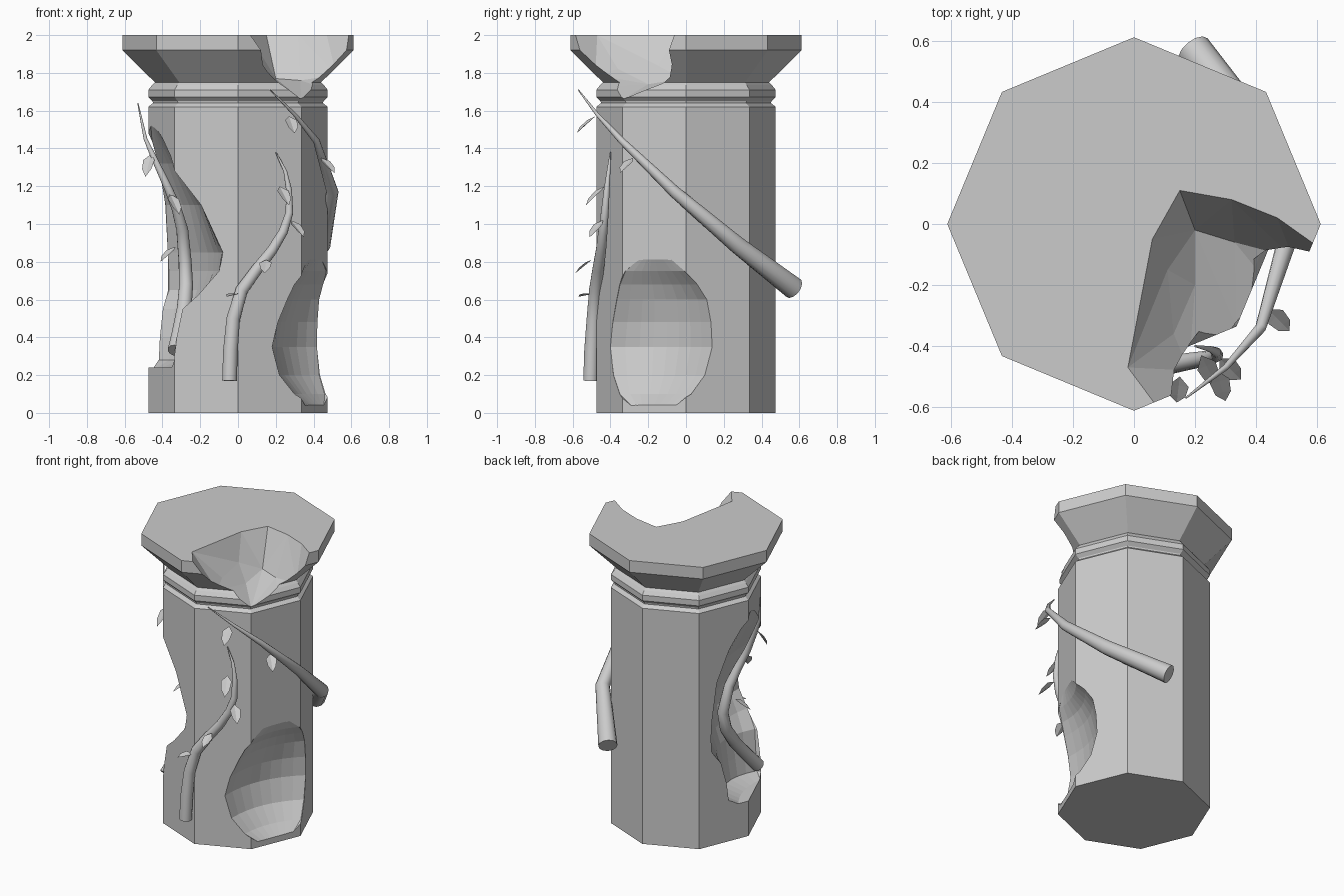
import bpy, bmesh
from math import cos, sin, pi, radians
from mathutils import Vector

if "Cube" in bpy.data.objects:
    bpy.data.objects.remove(bpy.data.objects["Cube"])


def mesh_object(name, bm):
    bmesh.ops.recalc_face_normals(bm, faces=bm.faces)
    me = bpy.data.meshes.new(name)
    bm.to_mesh(me)
    bm.free()
    ob = bpy.data.objects.new(name, me)
    bpy.context.collection.objects.link(ob)
    return ob


def loft(name, rings):
    """Skin closed rings of equal length and cap both ends."""
    bm = bmesh.new()
    loops = [[bm.verts.new(p) for p in r] for r in rings]
    n = len(loops[0])
    for a, b in zip(loops, loops[1:]):
        for i in range(n):
            j = (i + 1) % n
            bm.faces.new((a[i], a[j], b[j], b[i]))
    bm.faces.new(loops[0])
    bm.faces.new(loops[-1])
    return mesh_object(name, bm)


def gouge(name, sections, steps=8):
    """Erosion cutter: each section is z, facing angle, chord distance, half width, bulge."""
    rings = []
    for z, az, dist, half, bulge in sections:
        a = radians(az)
        n, t = Vector((cos(a), sin(a), 0)), Vector((-sin(a), cos(a), 0))
        ring = []
        for i in range(steps + 1):
            u = -1 + 2 * i / steps
            ring.append(n * (dist - bulge * (1 - u * u)) + t * half * u + Vector((0, 0, z)))
        for u in (1.1, -1.1):
            ring.append(n * 0.7 + t * half * u + Vector((0, 0, z)))
        rings.append(ring)
    return loft(name, rings)


def cut(target, cutter):
    cutter.hide_render = True
    m = target.modifiers.new("cut", 'BOOLEAN')
    m.operation, m.solver, m.object = 'DIFFERENCE', 'EXACT', cutter
    bpy.context.view_layer.objects.active = target
    bpy.ops.object.modifier_apply(modifier=m.name)
    bpy.data.objects.remove(cutter)


def vine(name, pts):
    """Tapered round stem; each point is x, y, z, radius."""
    cu = bpy.data.curves.new(name, 'CURVE')
    cu.dimensions = '3D'
    cu.bevel_depth, cu.bevel_resolution, cu.use_fill_caps = 1.0, 4, True
    sp = cu.splines.new('POLY')
    sp.points.add(len(pts) - 1)
    for p, (x, y, z, r) in zip(sp.points, pts):
        p.co, p.radius = (x, y, z, 1), r
    ob = bpy.data.objects.new(name, cu)
    bpy.context.collection.objects.link(ob)
    bpy.ops.object.select_all(action='DESELECT')
    ob.select_set(True)
    bpy.context.view_layer.objects.active = ob
    bpy.ops.object.convert(target='MESH')
    bpy.ops.object.shade_smooth_by_angle(angle=radians(50))


def leaf(name, base, tip):
    """Pointed leaf, folded along its midrib."""
    base, tip = Vector(base), Vector(tip)
    d = tip - base
    side = d.cross(Vector((0, 0, 1))).normalized()
    up = side.cross(d).normalized()
    bm = bmesh.new()
    mid = [bm.verts.new(base + d * f) for f in (0, 0.35, 0.7, 1)]
    for s in (-1, 1):
        e = [bm.verts.new(base + d * f + side * s * w + up * 0.008)
             for f, w in ((0.3, 0.033), (0.7, 0.026))]
        bm.faces.new((mid[0], e[0], mid[1]))
        bm.faces.new((mid[1], e[0], e[1], mid[2]))
        bm.faces.new((mid[2], e[1], mid[3]))
    mesh_object(name, bm)


# Octagonal pillar: shaft, ring moulding and flared capital
profile = [(0.475, 0), (0.475, 1.62), (0.45, 1.64), (0.475, 1.665), (0.475, 1.70),
           (0.45, 1.735), (0.44, 1.75), (0.612, 1.92), (0.612, 2.0)]
# small groove above and below the ring
profile[3:6] = [(0.452, 1.65), (0.475, 1.672), (0.475, 1.71), (0.455, 1.735)]
pillar = loft("pillar", [[(r * cos(i * pi / 4), r * sin(i * pi / 4), z) for i in range(8)]
                         for r, z in profile])

# Broken corner of the capital
bm = bmesh.new()
for p in [(-.02, -.47, 2), (.06, -.05, 2), (.15, .11, 2), (.32, .08, 2), (.47, .02, 2),
          (.58, -.08, 2), (.13, -.565, 2), (.3, -.9, 2.0), (.85, -.25, 2.0),
          (.13, -.36, 1.82), (.11, -.15, 1.84), (.2, -.02, 1.77), (.33, -.06, 1.76),
          (.2, -.2, 1.74), (.33, -.2, 1.71), (.18, -.48, 1.79), (.25, -.41, 1.73),
          (.335, -.335, 1.66), (.45, -.45, 1.66), (.52, -.11, 1.79), (.42, -.17, 1.73)]:
    bm.verts.new(p)
top = [v for v in bm.verts if v.co.z > 1.99]
for v in top:
    bm.verts.new((v.co.x, v.co.y, 2.1))
res = bmesh.ops.convex_hull(bm, input=bm.verts)
bmesh.ops.delete(bm, geom=[v for v in bm.verts if not v.link_faces], context='VERTS')
cut(pillar, mesh_object("capital_break", bm))

# Worn hollows in the shaft
cut(pillar, gouge("right_hollow", [
    (.815, -22, .44, .09, .0), (.75, -22, .435, .17, .03), (.68, -21, .40, .22, .05),
    (.6, -20, .368, .255, .06), (.48, -22, .34, .28, .07), (.35, -23.7, .327, .295, .07),
    (.2, -23.5, .354, .264, .06), (.1, -23, .41, .206, .04), (.04, -23, .44, .13, .0)]))
cut(pillar, gouge("left_hollow", [
    (1.53, 193, .46, .06, .0), (1.42, 192, .43, .16, .03), (1.32, 192, .394, .235, .05),
    (1.1, 197, .302, .32, .06), (.85, 203, .244, .375, .07), (.75, 201, .25, .37, .08),
    (.65, 195, .286, .34, .09), (.55, 193, .35, .277, .12), (.4, 194, .37, .25, .12),
    (.28, 194, .38, .24, .11), (.24, 195, .42, .20, .04)]))

# Climbing vines
vine("front_vine", [
    (-.045, -.505, .17, .04), (-.04, -.5, .33, .04), (-.025, -.49, .5, .037),
    (.02, -.48, .65, .034), (.1, -.465, .76, .031), (.18, -.45, .86, .028),
    (.24, -.44, .96, .025), (.272, -.43, 1.06, .021), (.27, -.42, 1.18, .016),
    (.25, -.41, 1.28, .01), (.2, -.4, 1.38, .003)])
vine("left_vine", [
    (-.33, -.31, .33, .043), (-.31, -.23, .42, .042), (-.285, -.12, .55, .04),
    (-.275, -.04, .67, .038), (-.28, 0, .8, .035), (-.295, -.05, .97, .032),
    (-.325, -.1, 1.08, .027), (-.37, -.135, 1.19, .022), (-.44, -.12, 1.34, .016),
    (-.49, -.1, 1.45, .01), (-.53, -.05, 1.64, .003)])
vine("right_vine", [
    (.195, .57, .66, .06), (.445, .27, .89, .046), (.5, -.06, 1.17, .032),
    (.415, -.34, 1.44, .018), (.3, -.47, 1.58, .01), (.17, -.57, 1.71, .003)])

# Leaves, as base and tip
leaves = [
    ((0, -.49, .63), (-.06, -.57, .615)), ((.15, -.5, .81), (.14, -.585, .74)),
    ((.28, -.44, 1.02), (.35, -.51, .93)), ((.22, -.43, 1.2), (.27, -.53, 1.1)),
    ((.44, -.28, 1.35), (.51, -.35, 1.27)), ((.27, -.48, 1.57), (.3, -.58, 1.48)),
    ((-.46, -.11, 1.37), (-.49, -.18, 1.25)), ((-.36, -.14, 1.16), (-.31, -.23, 1.05)),
    ((-.33, -.06, .88), (-.41, -.12, .8))]
for k, (b, t) in enumerate(leaves):
    leaf(f"leaf_{k + 1}", b, t)
